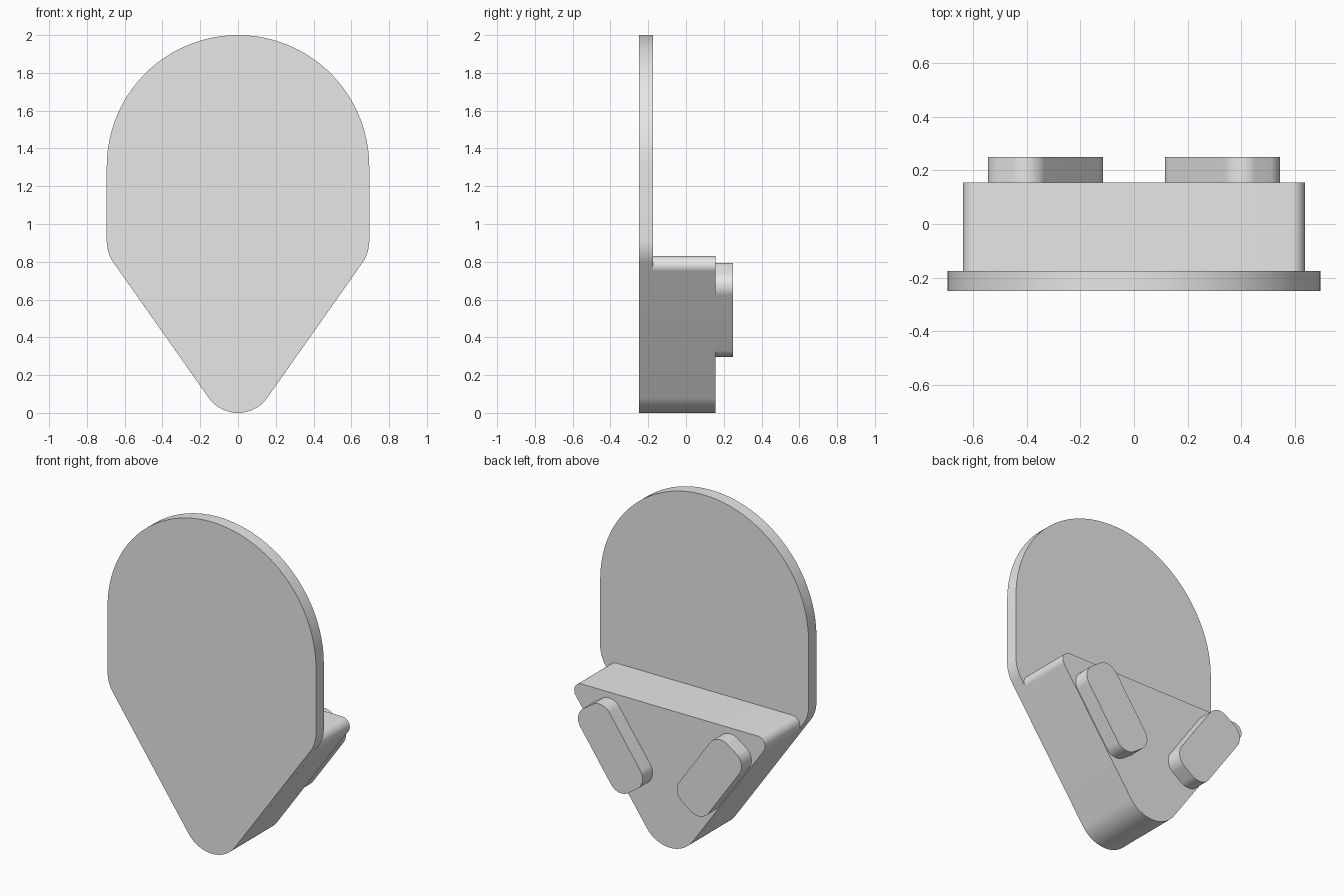
import bpy
import bmesh
from math import atan2, asin, hypot, pi, cos, sin, radians, ceil

cube = bpy.data.objects.get("Cube")
if cube:
    bpy.data.objects.remove(cube, do_unlink=True)

grey = bpy.data.materials.new("plain_grey")
grey.use_nodes = True
grey.diffuse_color = (0.8, 0.8, 0.8, 1)
for node in grey.node_tree.nodes:
    if node.type == 'BSDF_PRINCIPLED':
        node.inputs["Base Color"].default_value = grey.diffuse_color


def outline(circles):
    """Belt around counter-clockwise circles (x, z, radius): tangent lines joined by arcs."""
    normals = []
    for (x1, z1, r1), (x2, z2, r2) in zip(circles, circles[1:] + circles[:1]):
        dx, dz = x2 - x1, z2 - z1
        normals.append(atan2(dz, dx) - pi / 2 + asin((r1 - r2) / hypot(dx, dz)))
    points = []
    for i, (x, z, r) in enumerate(circles):
        start = normals[i - 1]
        sweep = (normals[i] - start) % (2 * pi)
        steps = max(4, ceil(sweep / radians(4)))
        for k in range(steps + 1):
            a = start + sweep * k / steps
            points.append((x + r * cos(a), z + r * sin(a)))
    return points


def slab(name, points, y_front, y_back):
    """Extrude an outline from front to back."""
    bm = bmesh.new()
    face = bm.faces.new([bm.verts.new((x, y_front, z)) for x, z in points])
    moved = bmesh.ops.extrude_face_region(bm, geom=[face], use_keep_orig=True)["geom"]
    verts = [g for g in moved if isinstance(g, bmesh.types.BMVert)]
    bmesh.ops.translate(bm, verts=verts, vec=(0, y_back - y_front, 0))
    bmesh.ops.recalc_face_normals(bm, faces=bm.faces)
    mesh = bpy.data.meshes.new(name)
    bm.to_mesh(mesh)
    bm.free()
    mesh.materials.append(grey)
    obj = bpy.data.objects.new(name, mesh)
    bpy.context.collection.objects.link(obj)
    bpy.ops.object.select_all(action='DESELECT')
    obj.select_set(True)
    bpy.context.view_layer.objects.active = obj
    bpy.ops.object.shade_smooth_by_angle(angle=radians(30))
    return obj


# Layers from front to back
Y_FRONT, Y_PLATE, Y_BODY, Y_PEG = -0.25, -0.175, 0.155, 0.25
tip = (0, 0.19, 0.19)

# Drop-shaped front plate
slab("front_plate",
     outline([tip, (0.495, 0.91, 0.2), (0, 1.305, 0.695), (-0.495, 0.91, 0.2)]),
     Y_FRONT, Y_PLATE)

# Wedge block behind the lower half
slab("wedge_block",
     outline([tip, (0.587, 0.78, 0.05), (-0.587, 0.78, 0.05)]),
     Y_PLATE, Y_BODY)

# Rounded pads along the slanted edges
tilt = radians(54.9)
along, across = (cos(tilt), sin(tilt)), (sin(tilt), -cos(tilt))
half_len, half_wid, corner = 0.178, 0.035, 0.084
pad = outline([(0.33 + along[0] * half_len * u + across[0] * half_wid * v,
                0.545 + along[1] * half_len * u + across[1] * half_wid * v, corner)
               for u, v in ((-1, -1), (-1, 1), (1, 1), (1, -1))])
for side, sign in (("left", 1), ("right", -1)):
    slab(side + "_pad", [(sign * x, z) for x, z in pad], Y_BODY, Y_PEG)
